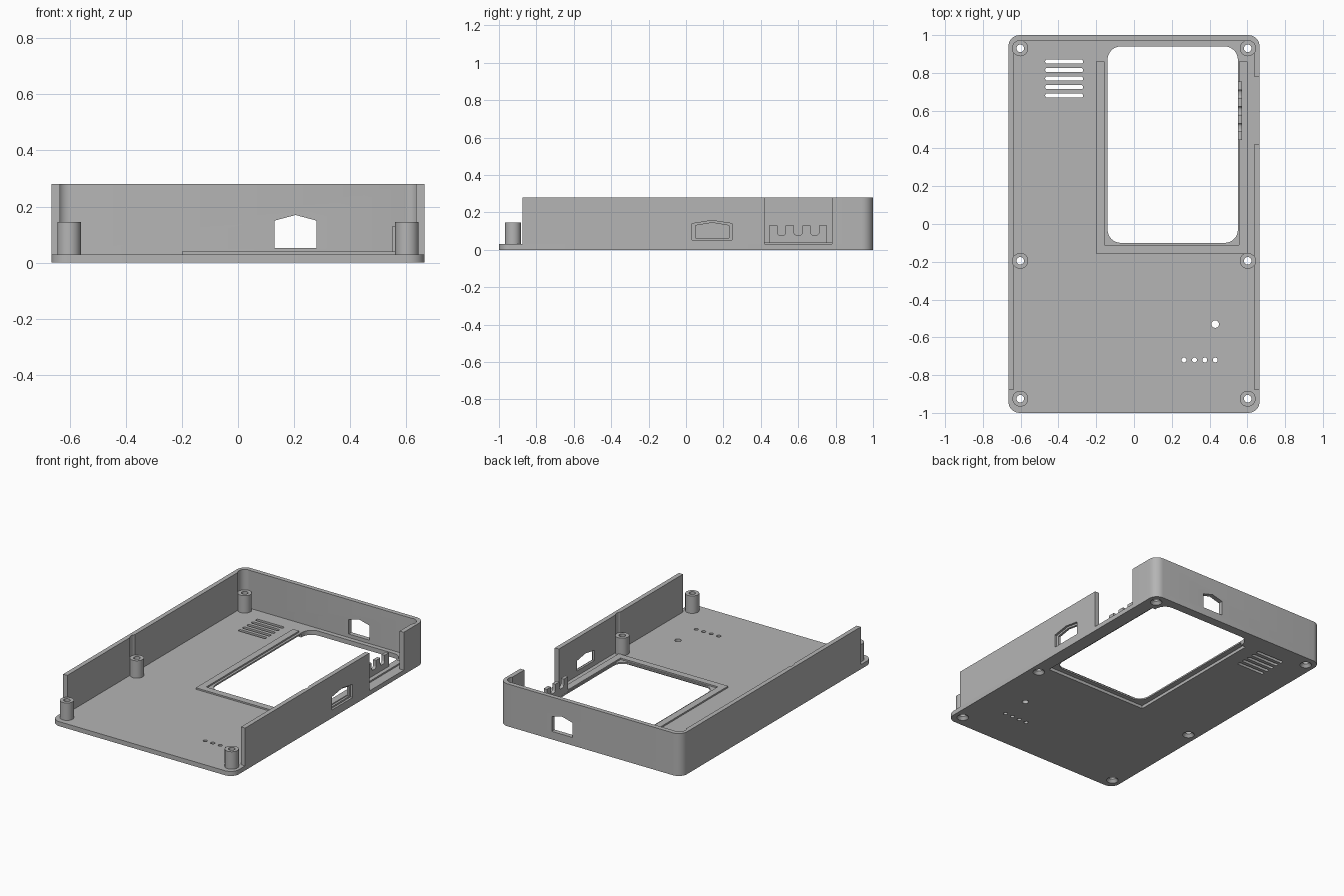
import bpy, bmesh, math
from mathutils import Vector

cube = bpy.data.objects.get("Cube")
if cube:
    bpy.data.objects.remove(cube)

grey = bpy.data.materials.new("plain_grey")
grey.use_nodes = True
grey.diffuse_color = (0.46, 0.46, 0.46, 1)
grey.node_tree.nodes["Principled BSDF"].inputs["Base Color"].default_value = (0.46, 0.46, 0.46, 1)


def rect(x0, x1, y0, y1, r=0, n=8):
    """Rectangle outline, with rounded corners if r > 0."""
    if r == 0:
        return [(x0, y0), (x1, y0), (x1, y1), (x0, y1)]
    centres = [(x1 - r, y1 - r), (x0 + r, y1 - r), (x0 + r, y0 + r), (x1 - r, y0 + r)]
    pts = []
    for q, (cx, cy) in enumerate(centres):
        for i in range(n + 1):
            a = math.pi / 2 * (q + i / n)
            pts.append((cx + r * math.cos(a), cy + r * math.sin(a)))
    return pts


def circle(cx, cy, r, n=32):
    return [(cx + r * math.cos(math.tau * i / n), cy + r * math.sin(math.tau * i / n)) for i in range(n)]


def house(a0, a1, z0, z1, peak):
    """Port outline with a shallow gabled top."""
    return [(a0, z0), (a1, z0), (a1, z1), ((a0 + a1) / 2, peak), (a0, z1)]


def prism(name, outline, lo, hi, axis="Z", top_scale=1):
    """Extrude an outline along an axis; top_scale tapers the far end."""
    place = {"X": lambda a, b, c: (c, a, b),
             "Y": lambda a, b, c: (a, c, b),
             "Z": lambda a, b, c: (a, b, c)}[axis]
    ma = sum(p[0] for p in outline) / len(outline)
    mb = sum(p[1] for p in outline) / len(outline)
    bm = bmesh.new()
    low = [bm.verts.new(place(a, b, lo)) for a, b in outline]
    top = [bm.verts.new(place(ma + (a - ma) * top_scale, mb + (b - mb) * top_scale, hi)) for a, b in outline]
    bm.faces.new(low)
    bm.faces.new(top)
    for i in range(len(low)):
        j = (i + 1) % len(low)
        bm.faces.new((low[i], low[j], top[j], top[i]))
    bmesh.ops.recalc_face_normals(bm, faces=bm.faces)
    mesh = bpy.data.meshes.new(name)
    bm.to_mesh(mesh)
    bm.free()
    mesh.materials.append(grey)
    obj = bpy.data.objects.new(name, mesh)
    bpy.context.collection.objects.link(obj)
    return obj


def cut(target, *args, **kw):
    """Subtract a prism from the target."""
    tool = prism("cutter", *args, **kw)
    tool.hide_render = True
    mod = target.modifiers.new("cut", "BOOLEAN")
    mod.operation = "DIFFERENCE"
    mod.solver = "EXACT"
    mod.object = tool
    bpy.context.view_layer.objects.active = target
    bpy.ops.object.modifier_apply(modifier=mod.name)
    bpy.data.objects.remove(tool)


W, T, FLOOR, TOP = 0.665, 0.03, 0.03, 0.28
POST_TOP, POST_R, HOLE_R = 0.145, 0.042, 0.02
post_spots = [(s * 0.602, y) for s in (-1, 1) for y in (-0.925, -0.195, 0.93)]
window = rect(-0.14, 0.55, -0.10, 0.94, 0.07)

# Base plate with screen window and underside pocket
plate = prism("base_plate", rect(-W, W, -1, 1, 0.06), 0, FLOOR)
cut(plate, rect(-0.175, 0.575, -0.13, 0.86), -0.05, 0.02)
cut(plate, window, -0.05, 0.1)

# Speaker slots, indicator holes and button hole
for i in range(5):
    y = 0.68 + 0.045 * i
    cut(plate, rect(-0.47, -0.27, y - 0.011, y + 0.011, 0.009, 4), -0.05, 0.1)
for i in range(4):
    cut(plate, circle(0.265 + 0.055 * i, -0.72, 0.013, 20), -0.05, 0.1)
cut(plate, circle(0.43, -0.53, 0.02), -0.05, 0.1)

# Screw holes with countersinks
for x, y in post_spots:
    cut(plate, circle(x, y, HOLE_R), -0.05, 0.1)
    cut(plate, circle(x, y, 0.037), -0.001, 0.02, top_scale=0.5)

# Walls on three sides, open at the front
walls = prism("side_and_back_walls", rect(-W, W, -1, 1, 0.06), FLOOR, TOP)
cut(walls, rect(-W + T, W - T, -1.2, 1 - T, 0.03), -0.1, 0.5)
cut(walls, rect(-1, 1, -1.3, -0.875), -0.1, 0.5)
for x, y in post_spots:
    cut(walls, circle(x, y, POST_R), 0, 0.5)

# Wall openings: cable gap, back port, stepped side port
cut(walls, rect(0.6, 0.8, 0.42, 0.78), -0.1, 0.5)
cut(walls, house(0.13, 0.28, 0.053, 0.15, 0.17), 0.9, 1.1, axis="Y")
cut(walls, house(0.05, 0.23, 0.063, 0.13, 0.145), 0.55, 0.8, axis="X")
cut(walls, house(0.033, 0.247, 0.053, 0.14, 0.157), W - 0.015, 0.8, axis="X")

# Raised U-shaped rim around the window
rim = prism("window_rim", rect(-0.20, 0.60, -0.155, 0.86), 0.02, 0.04)
cut(rim, rect(-0.155, 0.555, -0.11, 1), -0.1, 0.2)

# Screw posts
posts = []
for x, y in post_spots:
    name = ("left" if x > 0 else "right") + "_" + ("front" if y < -0.5 else "middle" if y < 0 else "back")
    post = prism(name + "_screw_post", circle(x, y, POST_R), FLOOR, POST_TOP)
    cut(post, circle(x, y, HOLE_R), -0.1, 0.3)
    posts.append(post)

# Comb for button cables: four teeth, three round-bottomed notches
comb = prism("cable_comb", rect(0.444, 0.755, 0.03, 0.13), 0.551, 0.573, axis="X")
step = (0.755 - 0.444) / 7
for i in range(3):
    y = 0.444 + step * (2 * i + 1)
    cut(comb, rect(y, y + step, 0.078, 0.2, 0.015, 5), 0.5, 0.6, axis="X")

# Smooth the round surfaces and keep the edges sharp
bpy.ops.object.select_all(action="DESELECT")
for obj in [plate, walls, rim, comb] + posts:
    obj.select_set(True)
bpy.context.view_layer.objects.active = plate
bpy.ops.object.shade_smooth_by_angle(angle=math.radians(30))
